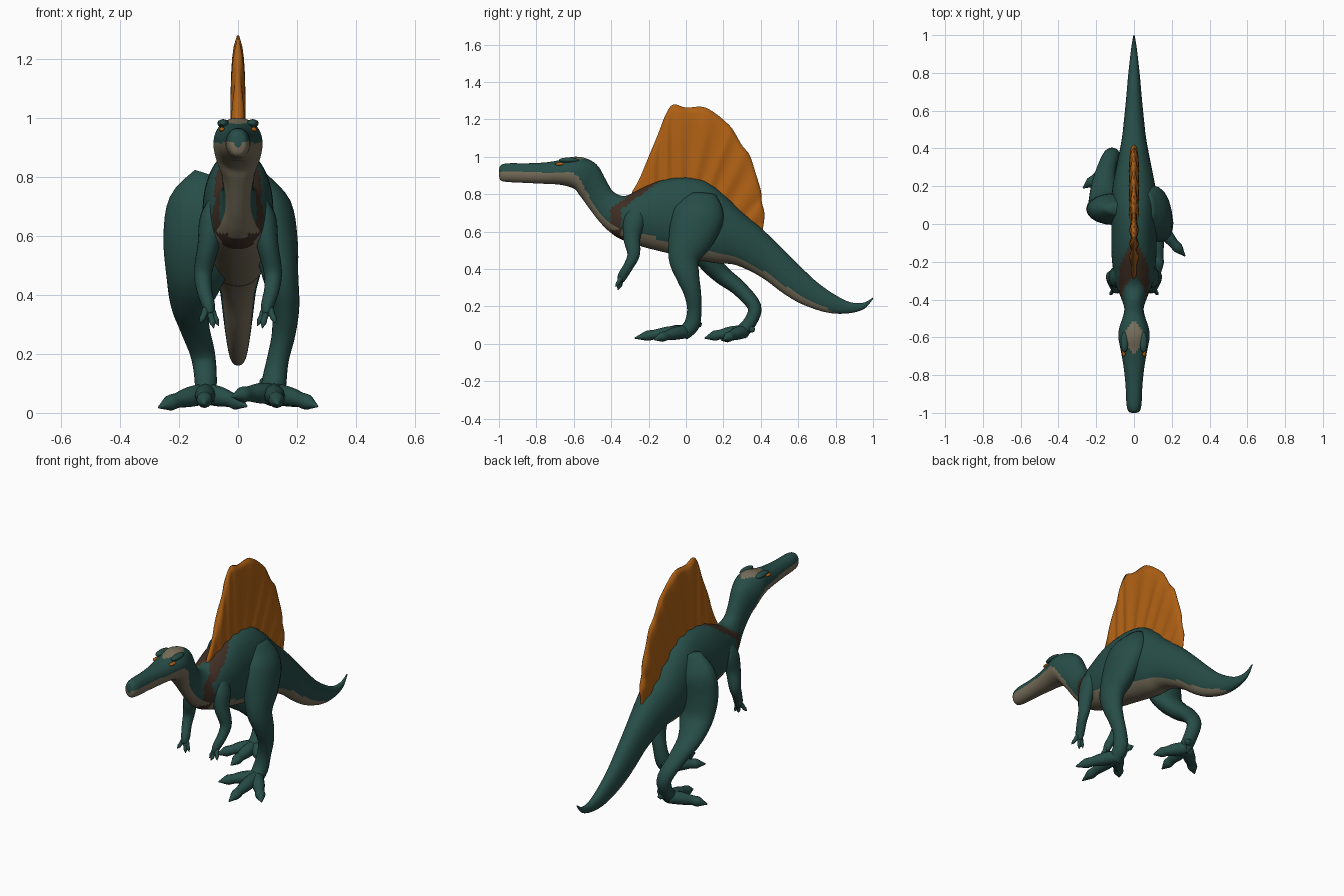
import bpy, bmesh, math
from mathutils import Vector

if "Cube" in bpy.data.objects:
    bpy.data.objects.remove(bpy.data.objects["Cube"])


def material(name, rgb):
    m = bpy.data.materials.new(name)
    m.diffuse_color = (*rgb, 1)
    m.use_nodes = True
    m.node_tree.nodes["Principled BSDF"].inputs["Base Color"].default_value = m.diffuse_color
    return m


TEAL = material("teal skin", (0.020, 0.074, 0.064))
TAN = material("tan belly", (0.19, 0.16, 0.105))
BROWN = material("brown band", (0.050, 0.027, 0.017))
ORANGE = material("orange sail", (0.43, 0.118, 0.007))


def spline(pts, steps):
    """Smooth Catmull-Rom resampling of tuples of any length."""
    out = []
    for i in range(len(pts) - 1):
        a, b = pts[max(i - 1, 0)], pts[i]
        c, d = pts[i + 1], pts[min(i + 2, len(pts) - 1)]
        for k in range(steps):
            t = k / steps
            out.append([0.5 * (2 * q + (r - p) * t + (2 * p - 5 * q + 4 * r - s) * t * t
                               + (3 * q - p - 3 * r + s) * t ** 3)
                        for p, q, r, s in zip(a, b, c, d)])
    out.append(list(pts[-1]))
    return out


def lerp_table(table, x):
    if x <= table[0][0]:
        return table[0][1]
    for (a, p), (b, q) in zip(table, table[1:]):
        if x <= b:
            return p + (q - p) * (x - a) / (b - a)
    return table[-1][1]


def loft(name, rings, mats, rule=None):
    """Skin closed rings of equal size; rule(center, row, col) picks the material."""
    bm = bmesh.new()
    rows = [[bm.verts.new(p) for p in ring] for ring in rings]
    n = len(rings[0])
    for i in range(len(rows) - 1):
        for j in range(n):
            k = (j + 1) % n
            f = bm.faces.new((rows[i][j], rows[i][k], rows[i + 1][k], rows[i + 1][j]))
            if rule:
                f.material_index = rule(f.calc_center_median(), i, j)
    bm.faces.new(rows[0])
    bm.faces.new(rows[-1])
    bmesh.ops.recalc_face_normals(bm, faces=bm.faces[:])
    me = bpy.data.meshes.new(name)
    bm.to_mesh(me)
    bm.free()
    for m in mats:
        me.materials.append(m)
    me.shade_smooth()
    ob = bpy.data.objects.new(name, me)
    bpy.context.collection.objects.link(ob)
    return ob


def tube(name, pts, ref, n=20, steps=4):
    """Limb through (x, y, z, side radius, other radius)."""
    path = spline(pts, steps)
    rings = []
    for i, p in enumerate(path):
        t = Vector(path[min(i + 1, len(path) - 1)][:3]) - Vector(path[max(i - 1, 0)][:3])
        side = t.cross(Vector(ref)).normalized()
        other = side.cross(t).normalized()
        ring = []
        for j in range(n):
            a = 2 * math.pi * j / n
            v = Vector(p[:3]) + side * p[3] * math.cos(a) + other * p[4] * math.sin(a)
            v.z = max(v.z, 0)
            ring.append(v)
        rings.append(ring)
    return loft(name, rings, [TEAL])


def ellipsoid(name, loc, size, mat):
    bm = bmesh.new()
    bmesh.ops.create_uvsphere(bm, u_segments=16, v_segments=10, radius=1)
    for v in bm.verts:
        v.co = Vector(c * s + l for c, s, l in zip(v.co, size, loc))
    me = bpy.data.meshes.new(name)
    bm.to_mesh(me)
    bm.free()
    me.materials.append(mat)
    me.shade_smooth()
    bpy.context.collection.objects.link(bpy.data.objects.new(name, me))


# Body stations: top y, top z, bottom y, bottom z, half width
head = [(-1.0, .93, -1.0, .90, .012), (-.99, .955, -.99, .873, .03), (-.95, .965, -.95, .865, .04),
        (-.85, .965, -.85, .86, .045), (-.75, .97, -.75, .855, .056), (-.67, .983, -.67, .85, .07),
        (-.60, 1.0, -.60, .83, .083), (-.53, .99, -.57, .795, .078), (-.47, .95, -.54, .755, .062)]
torso = [(-.425, .87, -.50, .70, .052), (-.39, .815, -.46, .65, .055), (-.33, .79, -.41, .60, .075),
         (-.26, .82, -.34, .555, .10), (-.15, .87, -.20, .51, .118), (-.02, .89, -.03, .47, .12),
         (.10, .87, .08, .445, .12), (.20, .80, .17, .43, .115)]
tail = [(.30, .705, .25, .425, .098), (.40, .62, .33, .395, .08), (.50, .525, .42, .345, .063),
        (.60, .425, .52, .27, .052), (.70, .33, .62, .212, .042), (.80, .26, .75, .168, .032),
        (.88, .222, .86, .162, .022), (.95, .22, .95, .185, .012), (1.0, .248, 1.0, .24, .003)]
stations = spline(head + torso + tail, 5)
N = 48
rings = []
for ty, tz, by, bz, w in stations:
    ring = []
    for j in range(N):
        a = 2 * math.pi * j / N
        c, s = math.cos(a), math.sin(a)
        x = w * math.copysign(abs(c) ** .88, c)
        ring.append((x, (ty + by) / 2 + s * (ty - by) / 2, (tz + bz) / 2 + s * (tz - bz) / 2))
    rings.append(ring)

# Height on the section below which the skin is tan
tan_limit = [(-.98, .15), (-.62, 0), (-.57, -.2), (-.53, -.55), (-.4, -.6), (-.2, -.65), (.1, -.7),
             (.35, -.72), (.6, -.5), (.75, -.5), (.82, -1.1)]


def skin_rule(c, i, j):
    s = math.sin(2 * math.pi * (j + .5) / N)
    if s > .5 and abs(c.y + .60) / .075 + (abs(c.x) / .055) ** 2 < 1.05:
        return 1                                            # crown patch
    if -.40 < c.y < -.345 and c.z < .61:
        return 2                                            # chest band
    if s < lerp_table(tan_limit, c.y):
        return 1
    if abs(c.y + .375 - 1.4 * max(0, c.z - .72)) < .03 and c.z < .875:
        return 2                                            # shoulder band
    return 0


loft("body", rings, [TEAL, TAN, BROWN], skin_rule)

# Sail: fan from the back line to a wavy outline, with shallow ribs
outline = spline([(-.29, .81), (-.25, .88), (-.20, 1.0), (-.15, 1.12), (-.12, 1.20), (-.09, 1.26),
                  (-.06, 1.28), (0, 1.263), (.09, 1.267), (.16, 1.23), (.23, 1.17), (.26, 1.13),
                  (.30, 1.06), (.34, 1.01), (.37, .92), (.40, .82), (.405, .76), (.42, .69),
                  (.41, .61)], 4)
back = [(s[0], s[1]) for s in stations]
rows = 12
sail_rings = []
for i, (oy, oz) in enumerate(outline):
    u = i / (len(outline) - 1)
    by = -.275 + .675 * u
    bz = lerp_table(back, by) - .03
    rib = 1 + .22 * math.sin(u * 2 * math.pi * 9)
    left, right = [], []
    for k in range(rows + 1):
        v = k / rows
        h = .021 * rib * math.sqrt(max(.03, 1 - v ** 5)) * min(1, .35 + 6 * min(u, 1 - u))
        y, z = by + (oy - by) * v, bz + (oz - bz) * v
        left.append((-h, y, z))
        right.append((h, y, z))
    sail_rings.append(left + right[::-1])
loft("sail", sail_rings, [ORANGE])

# Legs in mid stride
tube("right_leg", [(.07, .08, .80, .03, .08), (.10, .07, .70, .08, .135), (.125, .03, .58, .078, .125),
                   (.145, -.01, .46, .06, .085), (.16, .01, .36, .048, .062), (.155, .035, .27, .04, .046),
                   (.135, .045, .18, .037, .038), (.122, .03, .10, .042, .042),
                   (.12, -.02, .05, .038, .036)], (0, 1, 0))
tube("left_leg", [(-.07, .08, .80, .03, .08), (-.10, .08, .70, .08, .135), (-.125, .08, .58, .078, .13),
                  (-.145, .11, .46, .06, .10), (-.16, .19, .37, .05, .07), (-.15, .28, .30, .042, .052),
                  (-.12, .365, .20, .037, .042), (-.11, .345, .12, .035, .038),
                  (-.11, .29, .055, .038, .036)], (1, 0, 0))


def digit(name, a, b, r, arch, ref, n=12):
    """Toe or finger ending in a pointed claw."""
    a, b = Vector(a), Vector(b)
    pts = []
    for t, k in ((0, 1), (.35, .95), (.6, .72), (.75, .75), (.88, .42), (1, .08)):
        p = a.lerp(b, t)
        pts.append((p.x, p.y, p.z + arch * math.sin(math.pi * t), r * k, r * k))
    tube(name, pts, ref, n, 3)


toes = {"right": ((.12, 0, .065), [(.27, -.17, .022), (.135, -.275, .03), (-.02, -.15, .055)],
                  (.075, .085, .11)),
        "left": ((-.11, .31, .065), [(-.27, .19, .018), (-.115, .10, .03), (.03, .20, .022)],
                 (-.07, .36, .07))}
for side, (base, tips, spur) in toes.items():
    for label, tip in zip(("outer", "middle", "inner"), tips):
        digit(f"{side}_{label}_toe", base, tip, .036, .006, (0, 0, 1))
    digit(f"{side}_heel_spur", (base[0], base[1] + .03, .09), spur, .022, 0, (0, 0, 1))

# Arms, fingers, brows and eyes on both sides
for side, m in (("right", 1), ("left", -1)):
    tube(f"{side}_arm", [(m * .065, -.25, .73, .025, .04), (m * .085, -.275, .66, .044, .058),
                         (m * .10, -.29, .57, .037, .046), (m * .118, -.28, .48, .031, .034),
                         (m * .115, -.305, .42, .026, .027), (m * .10, -.338, .365, .022, .026),
                         (m * .096, -.35, .335, .014, .018)], (0, 1, 0), 16)
    for label, tip in (("inner", (.065, -.355, .295)), ("middle", (.082, -.365, .287)),
                       ("outer", (.128, -.375, .305))):
        digit(f"{side}_{label}_finger", (m * .10, -.34, .365), (m * tip[0], tip[1], tip[2]),
              .014, 0, (0, 1, 0), 10)
    ellipsoid(f"{side}_brow", (m * .05, -.625, .982), (.02, .055, .014), TEAL)
    ellipsoid(f"{side}_eye", (m * .054, -.675, .961), (.011, .026, .008), ORANGE)
